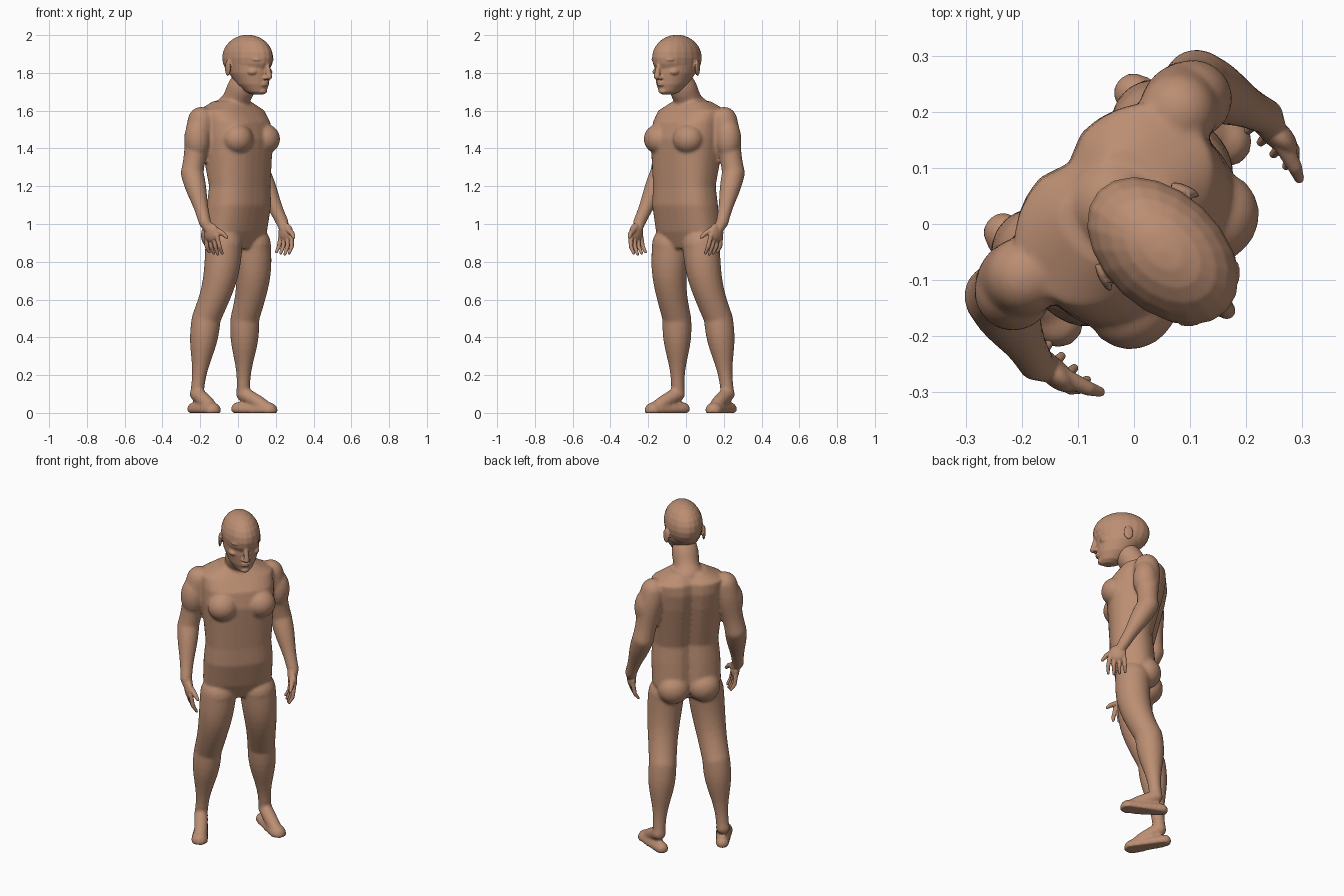
import bpy, bmesh, math
from mathutils import Vector, Matrix

cube = bpy.data.objects.get("Cube")
if cube:
    bpy.data.objects.remove(cube, do_unlink=True)

TURN = math.radians(47)      # the figure stands turned toward its left
SIDES = 32
STEPS = 10

skin = bpy.data.materials.new("tan_skin")
skin.use_nodes = True
skin.diffuse_color = (0.5, 0.27, 0.17, 1)
skin.node_tree.nodes["Principled BSDF"].inputs["Base Color"].default_value = skin.diffuse_color


def power(value, exponent):
    return math.copysign(abs(value) ** exponent, value)


def bridge(bm, rings):
    """Join rings of points into a closed tube."""
    rows = [[bm.verts.new(point) for point in ring] for ring in rings]
    for low, high in zip(rows, rows[1:]):
        for i in range(SIDES):
            j = (i + 1) % SIDES
            bm.faces.new((low[i], low[j], high[j], high[i]))
    bm.faces.new(rows[0][::-1])
    bm.faces.new(rows[-1])


def stack(bm, sections, square=1, furrow=0):
    """Level sections: height, half width, front reach, back reach."""
    rings = []
    for z, half, front, back in sections:
        ring = []
        for i in range(SIDES):
            angle = math.tau * i / SIDES
            x = half * power(math.cos(angle), square)
            depth = power(math.sin(angle), square)
            forward = (front + back + depth * (front - back)) / 2
            if depth < 0:
                forward += furrow * max(0, 1 - abs(x) / 0.06)
            ring.append((x, -forward, z))
        rings.append(ring)
    bridge(bm, rings)


def place(side, point):
    """Turn sideways, forward, height into a position on one side."""
    sideways, forward, height = point
    return Vector((side * sideways, -forward, height))


def blob(bm, side, centre, size, turn=0):
    matrix = (Matrix.Translation(place(side, centre))
              @ Matrix.Rotation(side * turn, 4, 'Z') @ Matrix.Diagonal((*size, 1)))
    bmesh.ops.create_uvsphere(bm, u_segments=20, v_segments=12, radius=1, matrix=matrix)


def limb(bm, side, start, end, thick, thin, swell=0, bow=0):
    """Rounded, tapering segment that swells near its start and bows forward."""
    a, b = place(side, start), place(side, end)
    axis = (b - a).normalized()
    across = axis.orthogonal().normalized()
    other = axis.cross(across)
    rings = []
    for k in range(STEPS + 1):
        t = k / STEPS
        centre = a.lerp(b, t) - Vector((0, bow * math.sin(math.pi * t), 0))
        radius = thick + (thin - thick) * t + swell * math.sin(math.tau * t)
        ring = []
        for i in range(SIDES):
            angle = math.tau * i / SIDES
            ring.append(centre + radius * (across * math.cos(angle) + other * math.sin(angle)))
        rings.append(ring)
    bridge(bm, rings)
    blob(bm, side, start, [thick] * 3)
    blob(bm, side, end, [thin] * 3)


def finish(bm, name, voxel, smoothing):
    """Fuse the overlapping forms into one smooth skin."""
    for vert in bm.verts:
        vert.co.z = max(vert.co.z, 0)
    bmesh.ops.recalc_face_normals(bm, faces=bm.faces)
    mesh = bpy.data.meshes.new(name)
    bm.to_mesh(mesh)
    bm.free()
    mesh.materials.append(skin)
    mesh.polygons.foreach_set("use_smooth", [True] * len(mesh.polygons))
    ob = bpy.data.objects.new(name, mesh)
    bpy.context.collection.objects.link(ob)
    ob.rotation_euler.z = TURN
    fuse = ob.modifiers.new("fuse", 'REMESH')
    fuse.mode = 'VOXEL'
    fuse.voxel_size = voxel
    fuse.use_smooth_shade = True
    relax = ob.modifiers.new("relax", 'SMOOTH')
    relax.factor = 0.5
    relax.iterations = smoothing


# Joints: sideways, forward, height
shoulder = (0.2, -0.08, 1.55)
elbow = (0.26, -0.09, 1.27)
wrist = (0.3, 0.04, 1.01)
hip = (0.11, 0, 0.89)
knee = (0.15, -0.09, 0.5)
ankle = (0.18, -0.13, 0.1)
heel = (0.17, -0.16, 0.02)
ball = (0.22, 0.02, 0.01)

# Torso and neck
bm = bmesh.new()
stack(bm, [(0.87, 0.12, 0.06, -0.09),
           (0.96, 0.19, 0.1, -0.13),
           (1.1, 0.19, 0.135, -0.12),
           (1.2, 0.18, 0.135, -0.11),
           (1.45, 0.2, 0.15, -0.17),
           (1.54, 0.2, 0.13, -0.185),
           (1.6, 0.2, 0.08, -0.18),
           (1.65, 0.1, 0.04, -0.13)], square=0.8, furrow=0.025)
limb(bm, 1, (0, -0.05, 1.6), (0, 0.06, 1.78), 0.09, 0.055, swell=-0.008)

for side in (1, -1):
    # Chest and buttocks
    blob(bm, side, (0.105, 0.095, 1.45), (0.085, 0.08, 0.08))
    blob(bm, side, (0.085, -0.075, 0.94), (0.09, 0.08, 0.085))
    # Arm
    limb(bm, side, shoulder, elbow, 0.07, 0.06, swell=0.004)
    blob(bm, side, (0.235, -0.075, 1.45), (0.07, 0.07, 0.11))
    limb(bm, side, elbow, wrist, 0.06, 0.033, swell=0.003)
    # Leg
    limb(bm, side, hip, knee, 0.1, 0.076, swell=0.002, bow=0.03)
    limb(bm, side, knee, ankle, 0.076, 0.036, swell=0.008)
    # Foot
    limb(bm, side, heel, ball, 0.036, 0.046)
    limb(bm, side, ankle, ball, 0.038, 0.036, bow=0.015)
finish(bm, "body", 0.009, 4)

# Hands: palm, four curled fingers and a thumb
for side, name in ((1, "left_hand"), (-1, "right_hand")):
    bm = bmesh.new()
    limb(bm, side, wrist, (0.29, 0.07, 0.96), 0.032, 0.024)
    blob(bm, side, (0.29, 0.075, 0.955), (0.024, 0.048, 0.05))
    for i in range(4):
        base, reach = 0.116 - 0.025 * i, 0.128 - 0.031 * i
        middle = (0.28, reach, 0.88)
        tip = (0.26, reach, 0.84 + 0.006 * abs(i - 1))
        limb(bm, side, (0.29, base, 0.94), middle, 0.013, 0.011)
        limb(bm, side, middle, tip, 0.011, 0.008)
    thumb = (0.27, 0.14, 0.95)
    limb(bm, side, (0.29, 0.08, 0.98), thumb, 0.018, 0.013)
    limb(bm, side, thumb, (0.26, 0.16, 0.93), 0.013, 0.009)
    finish(bm, name, 0.004, 2)

# Skull and jaw
bm = bmesh.new()
blob(bm, 1, (0, 0.07, 1.88), (0.105, 0.157, 0.122))
stack(bm, [(1.685, 0.025, 0.175, 0.11),
           (1.7, 0.048, 0.19, 0.07),
           (1.74, 0.075, 0.2, 0.015),
           (1.8, 0.096, 0.206, -0.04),
           (1.84, 0.1, 0.206, -0.06)])
# Nose, lips and chin
nose_tip = (0, 0.226, 1.78)
limb(bm, 1, (0, 0.208, 1.86), nose_tip, 0.011, 0.016)
for height in (1.737, 1.75):
    blob(bm, 1, (0, 0.198, height), (0.024, 0.014, 0.007))
blob(bm, 1, (0, 0.178, 1.703), (0.026, 0.022, 0.016))
for side in (1, -1):
    # Brow, eye, cheek, nostril and ear
    blob(bm, side, (0.042, 0.185, 1.87), (0.036, 0.024, 0.01), turn=0.35)
    blob(bm, side, (0.042, 0.178, 1.842), (0.018, 0.016, 0.011))
    blob(bm, side, (0.056, 0.155, 1.805), (0.03, 0.032, 0.02))
    blob(bm, side, (0.014, 0.21, 1.773), (0.011, 0.014, 0.009))
    blob(bm, side, (0.106, 0.025, 1.825), (0.009, 0.028, 0.042), turn=0.35)
finish(bm, "head", 0.005, 2)
